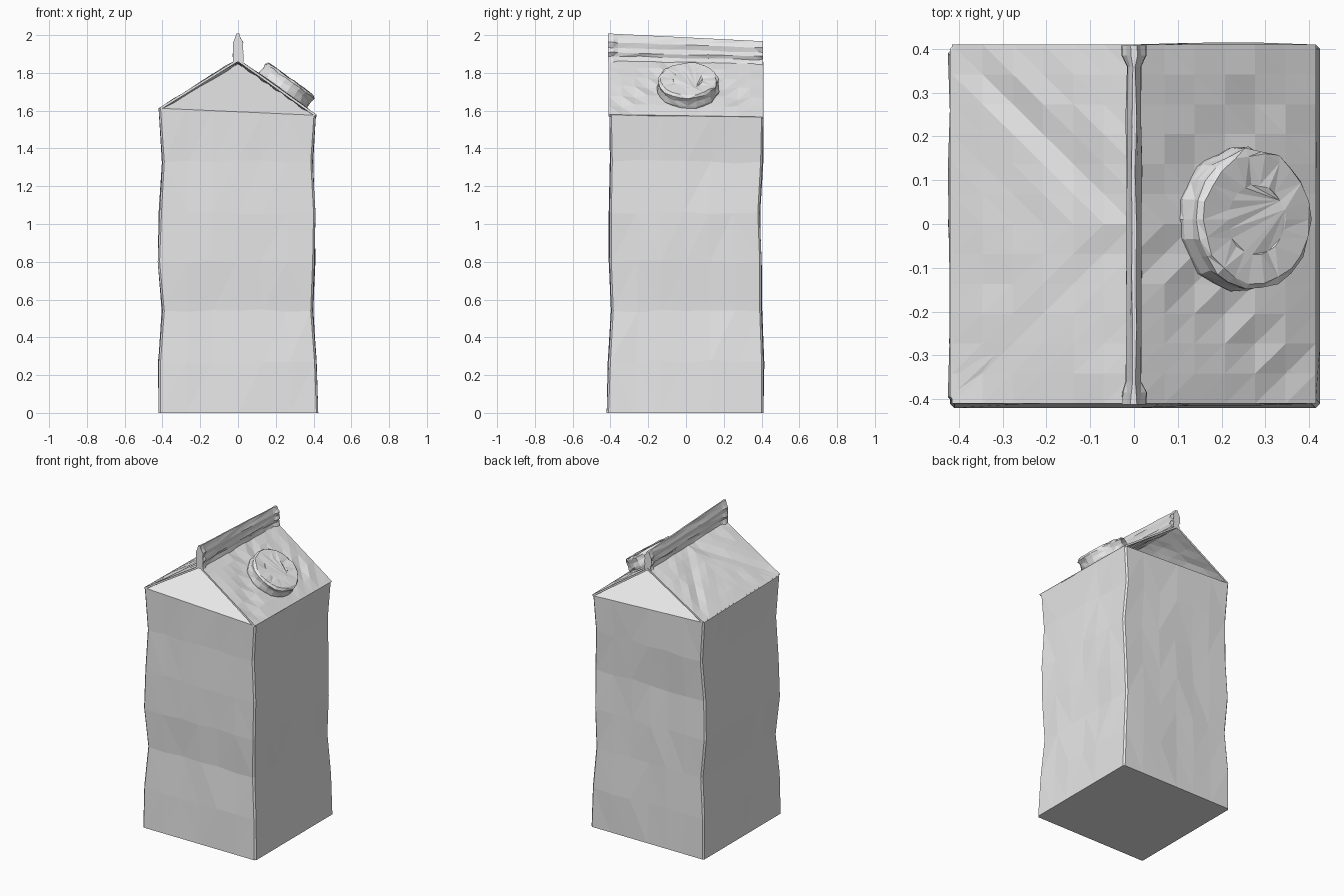
import bpy, bmesh, math, random
from mathutils import Vector, Matrix

random.seed(7)
cube = bpy.data.objects.get("Cube")
if cube:
    bpy.data.objects.remove(cube, do_unlink=True)

card = bpy.data.materials.new("card_grey")
card.use_nodes = True
GREY = (0.8, 0.8, 0.8, 1)
card.diffuse_color = GREY
card.node_tree.nodes["Principled BSDF"].inputs["Base Color"].default_value = GREY


def jit(a):
    return random.uniform(-a, a)


def lerp(a, b, t):
    return a + (b - a) * t


def finish(bm, name):
    bmesh.ops.recalc_face_normals(bm, faces=bm.faces[:])
    mesh = bpy.data.meshes.new(name)
    bm.to_mesh(mesh)
    bm.free()
    mesh.materials.append(card)
    ob = bpy.data.objects.new(name, mesh)
    bpy.context.collection.objects.link(ob)
    return ob


def bridge(bm, a, b):
    n = len(a)
    for i in range(n):
        j = (i + 1) % n
        bm.faces.new((a[i], a[j], b[j], b[i]))


def eave_z(x, y):
    return 1.588 - 0.045 * x - 0.015 * y


def ridge_z(y):
    return 1.862 - 0.02 * y


# Crumpled square body with tucked-in gable ends: x0, x1, y0, y1 per level
SEGS = 6
levels = [(0, -.42, .425, -.42, .41), (.27, -.42, .415, -.41, .41),
          (.54, -.40, .395, -.395, .40), (.80, -.425, .405, -.405, .40),
          (1.06, -.415, .41, -.405, .39), (1.33, -.40, .395, -.40, .405),
          (1.59, -.42, .412, -.405, .41)]
bm = bmesh.new()
rings = []
for k, (z, x0, x1, y0, y1) in enumerate(levels):
    end = k in (0, len(levels) - 1)
    c = 0.01
    sides = [((x0 + c, y0), (x1 - c, y0)), ((x1, y0 + c), (x1, y1 - c)),
             ((x1 - c, y1), (x0 + c, y1)), ((x0, y1 - c), (x0, y0 + c))]
    ring = []
    for s, (a, b) in enumerate(sides):
        for i in range(SEGS + 1):
            x, y = lerp(a[0], b[0], i / SEGS), lerp(a[1], b[1], i / SEGS)
            if 0 < i < SEGS and not end:
                if s % 2:
                    x += jit(.005)
                else:
                    y += jit(.005)
            h = eave_z(x, y) if k == len(levels) - 1 else z
            if not end and 0 < i < SEGS:
                h += jit(.01)
            ring.append(bm.verts.new((x, y, h)))
    rings.append(ring)
for a, b in zip(rings, rings[1:]):
    bridge(bm, a, b)
bm.faces.new(rings[0])
apex = bm.verts.new((0, 0, 1.848))
top = rings[-1]
for i, v in enumerate(top):
    bm.faces.new((v, top[(i + 1) % len(top)], apex))
bmesh.ops.triangulate(bm, faces=[f for f in bm.faces if len(f.verts) == 4])
finish(bm, "carton_body")

# Roof panels that overhang the tucked gables, creased along the diagonals
N, M = 12, 6
for side, name in ((1, "left_roof_panel"), (-1, "right_roof_panel")):
    bm = bmesh.new()
    grid = []
    for j in range(M + 1):
        t = j / M
        row = []
        for i in range(N + 1):
            y = lerp(-.41, .41, i / N)
            x = side * .415 * (1 - t)
            z = lerp(eave_z(side * .415, y), ridge_z(y), t)
            edge = i in (0, N) or j in (0, M)
            if not edge:
                fold = abs(y) / .41 - (1 - t)
                z += jit(.004) + (-.006 if abs(fold) < .05 else .004)
            row.append(bm.verts.new((x, y, z + .004)))
        grid.append(row)
    for j in range(M):
        for i in range(N):
            q = (grid[j][i], grid[j][i + 1], grid[j + 1][i + 1], grid[j + 1][i])
            if (i < N // 2) == (side > 0):
                q = q[1:] + q[:1]
            bm.faces.new((q[0], q[1], q[2]))
            bm.faces.new((q[0], q[2], q[3]))
    roof = finish(bm, name)
    # Panel normals point upward so the thickness grows inward
    if roof.data.polygons[0].normal.z < 0:
        roof.data.flip_normals()
    mod = roof.modifiers.new("card_thickness", "SOLIDIFY")
    mod.thickness = .012
    mod.offset = -1

# Pinched sealing fin along the ridge, flared at both ends
half = [(.020, -.012), (.012, .018), (.021, .035), (.014, .06),
        (.020, .085), (.011, .105), (.005, .13)]
outline = half + [(-x, z) for x, z in reversed(half)]
bm = bmesh.new()
rings = []
stations = [-.412, -.385, -.36, -.24, -.12, 0, .12, .24, .36, .385, .408]
for y in stations:
    flare = 1.35 if abs(y) > .37 else .85
    rings.append([bm.verts.new((x * flare + jit(.002), y,
                                ridge_z(y) + z - .03 * y * z / .13 - (.004 if z > .12 else 0)
                                + (jit(.004) if 0 < z < .12 else 0)))
                  for x, z in outline])
for a, b in zip(rings, rings[1:]):
    bridge(bm, a, b)
bm.faces.new(rings[0])
bm.faces.new(rings[-1])
bmesh.ops.triangulate(bm, faces=bm.faces[:])
finish(bm, "ridge_fin")

# Screw cap seated on the roof slope
normal = Vector((.577, 0, .816))
place = Matrix.Translation((.23, .01, 1.697)) @ Vector((0, 0, 1)).rotation_difference(normal).to_matrix().to_4x4()
bm = bmesh.new()
CAP = 22
rings = []
for r, z in ((.155, -.02), (.163, .02), (.158, .05), (.16, .075), (.148, .088), (.08, .086)):
    rings.append([bm.verts.new((
        (r + (jit(.006) if r > .1 else 0)) * math.cos(math.tau * i / CAP),
        (r + (jit(.006) if r > .1 else 0)) * math.sin(math.tau * i / CAP),
        z + jit(.004))) for i in range(CAP)])
for a, b in zip(rings, rings[1:]):
    bridge(bm, a, b)
bm.faces.new(rings[0])
bm.faces.new(rings[-1])
bmesh.ops.triangulate(bm, faces=bm.faces[:])
bm.transform(place)
finish(bm, "screw_cap")
